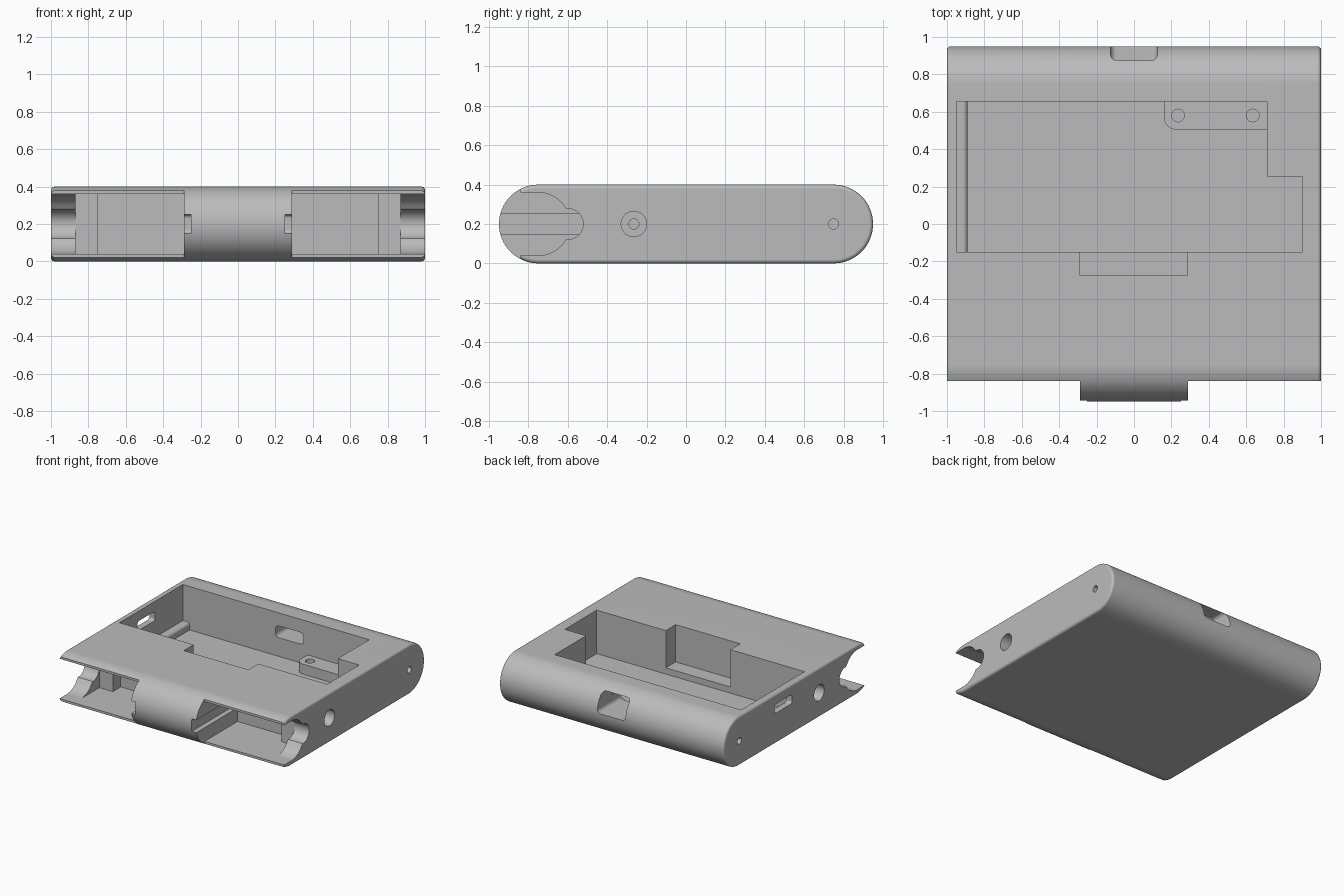
import bpy, bmesh, math

if "Cube" in bpy.data.objects:
    bpy.data.objects.remove(bpy.data.objects["Cube"], do_unlink=True)

grey = bpy.data.materials.new("plain_grey")
grey.use_nodes = True
grey.diffuse_color = (0.5, 0.5, 0.5, 1)
grey.node_tree.nodes["Principled BSDF"].inputs["Base Color"].default_value = (0.5, 0.5, 0.5, 1)


def arc(cx, cy, r, a0, a1, n=16):
    return [(cx + r * math.cos(math.radians(a0 + (a1 - a0) * i / n)),
             cy + r * math.sin(math.radians(a0 + (a1 - a0) * i / n))) for i in range(n + 1)]


def rounded(u0, u1, v0, v1, r):
    return (arc(u1 - r, v0 + r, r, -90, 0, 8) + arc(u1 - r, v1 - r, r, 0, 90, 8)
            + arc(u0 + r, v1 - r, r, 90, 180, 8) + arc(u0 + r, v0 + r, r, 180, 270, 8))


def prism(name, outline, axis, lo, hi):
    """Extrude a 2D outline along x, y or z."""
    place = {"x": lambda u, v, w: (w, u, v),
             "y": lambda u, v, w: (u, w, v),
             "z": lambda u, v, w: (u, v, w)}[axis]
    bm = bmesh.new()
    face = bm.faces.new([bm.verts.new(place(u, v, lo)) for u, v in outline])
    ext = bmesh.ops.extrude_face_region(bm, geom=[face])
    shift = place(0, 0, hi - lo)
    bmesh.ops.translate(bm, vec=shift, verts=[g for g in ext["geom"] if isinstance(g, bmesh.types.BMVert)])
    bmesh.ops.recalc_face_normals(bm, faces=bm.faces)
    mesh = bpy.data.meshes.new(name)
    bm.to_mesh(mesh)
    bm.free()
    mesh.materials.append(grey)
    obj = bpy.data.objects.new(name, mesh)
    bpy.context.collection.objects.link(obj)
    return obj


def box(name, x0, x1, y0, y1, z0, z1):
    return prism(name, [(x0, y0), (x1, y0), (x1, y1), (x0, y1)], "z", z0, z1)


def apply(obj, mod):
    bpy.context.view_layer.objects.active = obj
    bpy.ops.object.modifier_apply(modifier=mod.name)


def bevel(obj, width, segments=4):
    mod = obj.modifiers.new("bevel", "BEVEL")
    mod.width, mod.segments = width, segments
    mod.limit_method, mod.angle_limit = "ANGLE", math.radians(40)
    apply(obj, mod)


def cut(obj, cutter):
    cutter.hide_render = True
    mod = obj.modifiers.new("cut", "BOOLEAN")
    mod.operation, mod.solver, mod.object = "DIFFERENCE", "EXACT", cutter
    apply(obj, mod)
    bpy.data.objects.remove(cutter, do_unlink=True)


def finish(obj):
    bpy.ops.object.select_all(action="DESELECT")
    obj.select_set(True)
    bpy.context.view_layer.objects.active = obj
    bpy.ops.object.shade_smooth_by_angle(angle=math.radians(30))
    obj.modifiers.new("weighted", "WEIGHTED_NORMAL").keep_sharp = True


# Rounded slab body
body = prism("case_body", arc(0.75, 0.2, 0.2, -90, 90, 32) + arc(-0.75, 0.2, 0.2, 90, 270, 32),
             "x", -1, 1)
bevel(body, 0.02)

# Open top pocket with a side step and a front notch
pocket = [(-0.95, -0.15), (0.9, -0.15), (0.9, 0.255), (0.71, 0.255), (0.71, 0.655), (-0.95, 0.655)]
cut(body, prism("pocket_cutter", pocket, "z", 0.05, 0.6))
cut(body, box("notch_cutter", -0.29, 0.285, -0.275, -0.1, 0.1, 0.6))

# End opening outline: large arc with a smaller lobe behind it
lobe = ([(-1.1, 0.04), (-0.75, 0.04)] + arc(-0.75, 0.2, 0.16, -90, -32)[1:]
        + arc(-0.6, 0.2, 0.078, -95, 95) + arc(-0.75, 0.2, 0.16, 32, 90) + [(-1.1, 0.36)])


def span(s, a, b):
    return min(s * a, s * b), max(s * a, s * b)


# Mirrored front bays, lips and side holes
for s in (-1, 1):
    a, b = span(s, 0.29, 1.2)
    cut(body, box("lip_cutter", a, b, -1.2, -0.84, -0.2, 0.6))
    cut(body, prism("end_cutter", lobe, "x", *span(s, 0.8, 1.2)))
    a, b = span(s, 0.29, 0.87)
    cut(body, box("bay_cutter", a, b, -1.2, -0.52, 0.04, 0.36))
    a, b = span(s, 0.29, 0.75)
    cut(body, box("deep_bay_cutter", a, b, -1.2, -0.42, 0.04, 0.36))
    cut(body, prism("groove_cutter", rounded(-1.2, -0.45, 0.15, 0.25, 0.02), "x", *span(s, 0.25, 0.4)))
    for y, r, depth in ((-0.265, 0.065, 0.12), (-0.265, 0.026, 0.3), (0.75, 0.026, 0.25)):
        cut(body, prism("hole_cutter", arc(y, 0.2, r, 0, 345, 23), "x", *span(s, 1 - depth, 1.1)))

# Back port recess and opening, right side port
cut(body, prism("back_recess_cutter", rounded(-0.125, 0.125, 0.2, 0.356, 0.03), "y", 0.76, 1.1))
cut(body, prism("back_port_cutter", rounded(-0.125, 0.125, 0.2, 0.295, 0.03), "y", 0.6, 0.9))
cut(body, prism("side_port_cutter", rounded(0.08, 0.3, 0.245, 0.32, 0.02), "x", -1.1, -0.9))
finish(body)

# Floor rail along the right wall
rail = prism("floor_rail", [(-0.96, 0.04), (-0.89, 0.04)] + arc(-0.915, 0.085, 0.025, 0, 90, 8) + [(-0.96, 0.11)],
             "y", -0.16, 0.66)
finish(rail)

# Screw boss with two holes at the back wall
boss = prism("screw_boss", arc(0.225, 0.57, 0.065, 180, 270, 10) + [(0.72, 0.505), (0.72, 0.665), (0.16, 0.665)],
             "z", 0.04, 0.13)
for x in (0.235, 0.635):
    cut(boss, prism("boss_hole_cutter", arc(x, 0.58, 0.034, 0, 345, 23), "z", 0.06, 0.3))
finish(boss)
